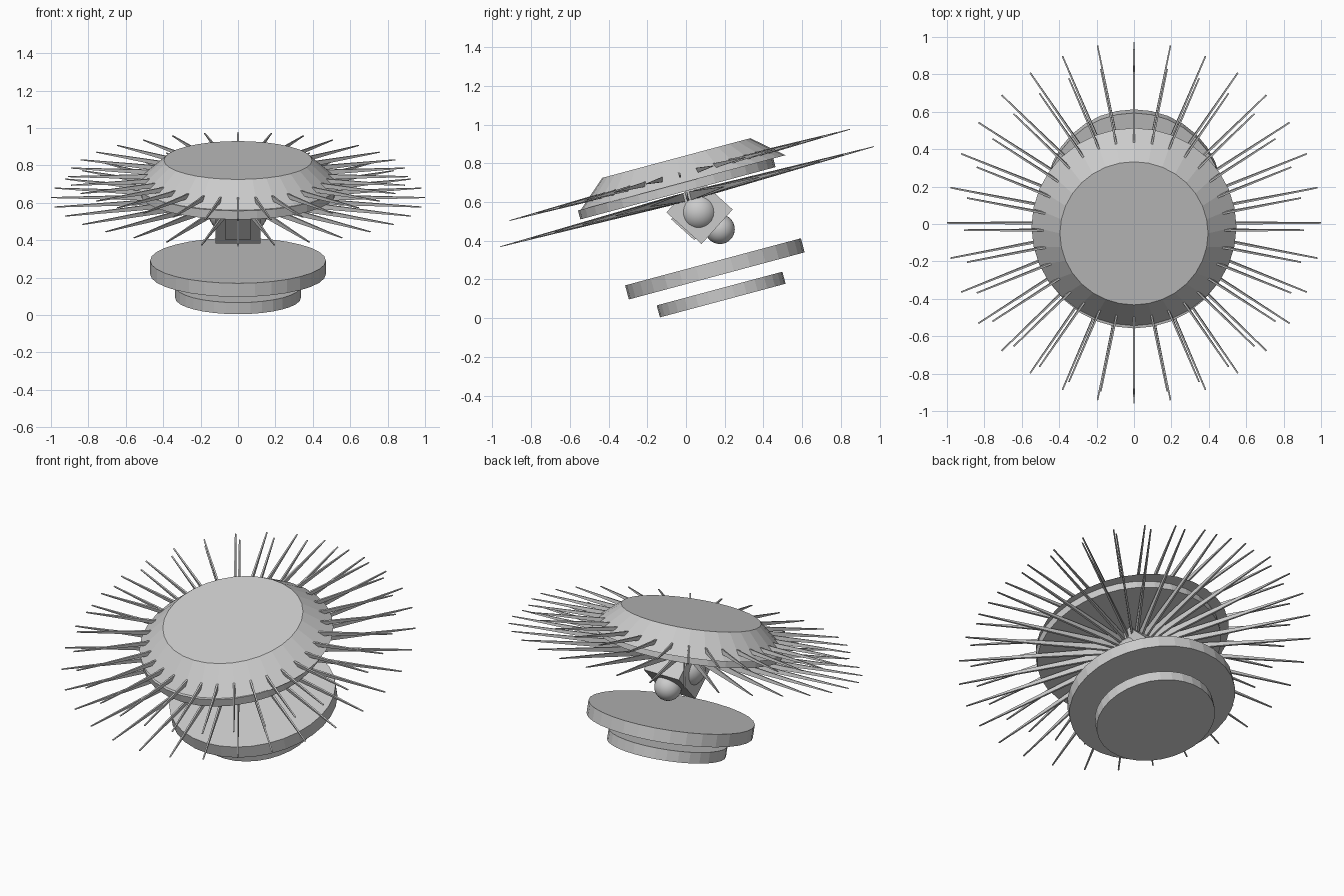
import bpy, bmesh, math
from mathutils import Matrix, Vector

if "Cube" in bpy.data.objects:
    bpy.data.objects.remove(bpy.data.objects["Cube"])

TILT = Matrix.Rotation(math.radians(15), 4, 'X')

grey = bpy.data.materials.new("mid_grey")
grey.diffuse_color = (0.6, 0.6, 0.6, 1)
grey.use_nodes = True
grey.node_tree.nodes["Principled BSDF"].inputs["Base Color"].default_value = grey.diffuse_color


def finish(name, bm, matrix=TILT):
    """Turn a bmesh into a coloured object, leaned back with the whole model."""
    bmesh.ops.recalc_face_normals(bm, faces=bm.faces)
    bm.transform(matrix)
    me = bpy.data.meshes.new(name)
    bm.to_mesh(me)
    bm.free()
    me.materials.append(grey)
    ob = bpy.data.objects.new(name, me)
    bpy.context.collection.objects.link(ob)
    return ob


def disc(name, r_low, r_high, low, high, offset):
    """Round plate or cone section on the tilted axis."""
    bm = bmesh.new()
    bmesh.ops.create_cone(bm, cap_ends=True, segments=32, radius1=r_low, radius2=r_high,
                          depth=high - low,
                          matrix=Matrix.Translation((0, offset, (low + high) / 2)))
    return finish(name, bm)


def spike_ring(name, reach, level, offset, inner=0.1, count=32, width=0.013, height=0.046):
    """Ring of thin tapering blades pointing outwards."""
    bm = bmesh.new()
    w, h = width / 2, height / 2
    for i in range(count):
        m = (Matrix.Translation((0, offset, level))
             @ Matrix.Rotation(2 * math.pi * i / count, 4, 'Z'))
        base = [bm.verts.new(m @ Vector((inner, y, z)))
                for y, z in ((-w, -h), (w, -h), (w, h), (-w, h))]
        tip = [bm.verts.new(m @ Vector((reach, y, z)))
               for y, z in ((-w * .6, -.002), (w * .6, -.002), (w * .6, .002), (-w * .6, .002))]
        bm.faces.new(base)
        bm.faces.new(tip)
        for k in range(4):
            n = (k + 1) % 4
            bm.faces.new((base[k], base[n], tip[n], tip[k]))
    return finish(name, bm)


def ball(name, centre, radius):
    bm = bmesh.new()
    bmesh.ops.create_uvsphere(bm, u_segments=24, v_segments=14, radius=radius)
    ob = finish(name, bm, Matrix.Translation(centre))
    for p in ob.data.polygons:
        p.use_smooth = True
    return ob


def box(name, size, matrix):
    bm = bmesh.new()
    bmesh.ops.create_cube(bm, size=1, matrix=Matrix.Diagonal((*size, 1)))
    return finish(name, bm, matrix)


# Upper canopy
disc("canopy_top", 0.548, 0.396, 0.68, 0.812, 0.166)
disc("canopy_under_plate", 0.522, 0.522, 0.634, 0.682, 0.127)

# Two rings of spikes
spike_ring("upper_spikes", 0.91, 0.723, 0.16)
spike_ring("lower_spikes", 1.0, 0.605, 0.168)

# Separate base plates
disc("base_plate_large", 0.47, 0.47, 0.17, 0.245, 0.21)
disc("base_plate_small", 0.336, 0.336, 0.039, 0.103, 0.207)

# Turned hub block with round joints
hub = Matrix.Translation((0, 0.07, 0.554)) @ Matrix.Rotation(math.radians(-42), 4, 'X')
box("hub_block", (0.24, 0.244, 0.24), hub)
box("hub_front_panel", (0.14, 0.16, 0.03), hub @ Matrix.Translation((0, 0, -0.115)))
for side, label in ((-1, "left"), (1, "right")):
    ball("hub_ball_" + label, (side * 0.06, 0.065, 0.548), 0.1)
ball("hub_ball_back", (0, 0.175, 0.46), 0.077)
